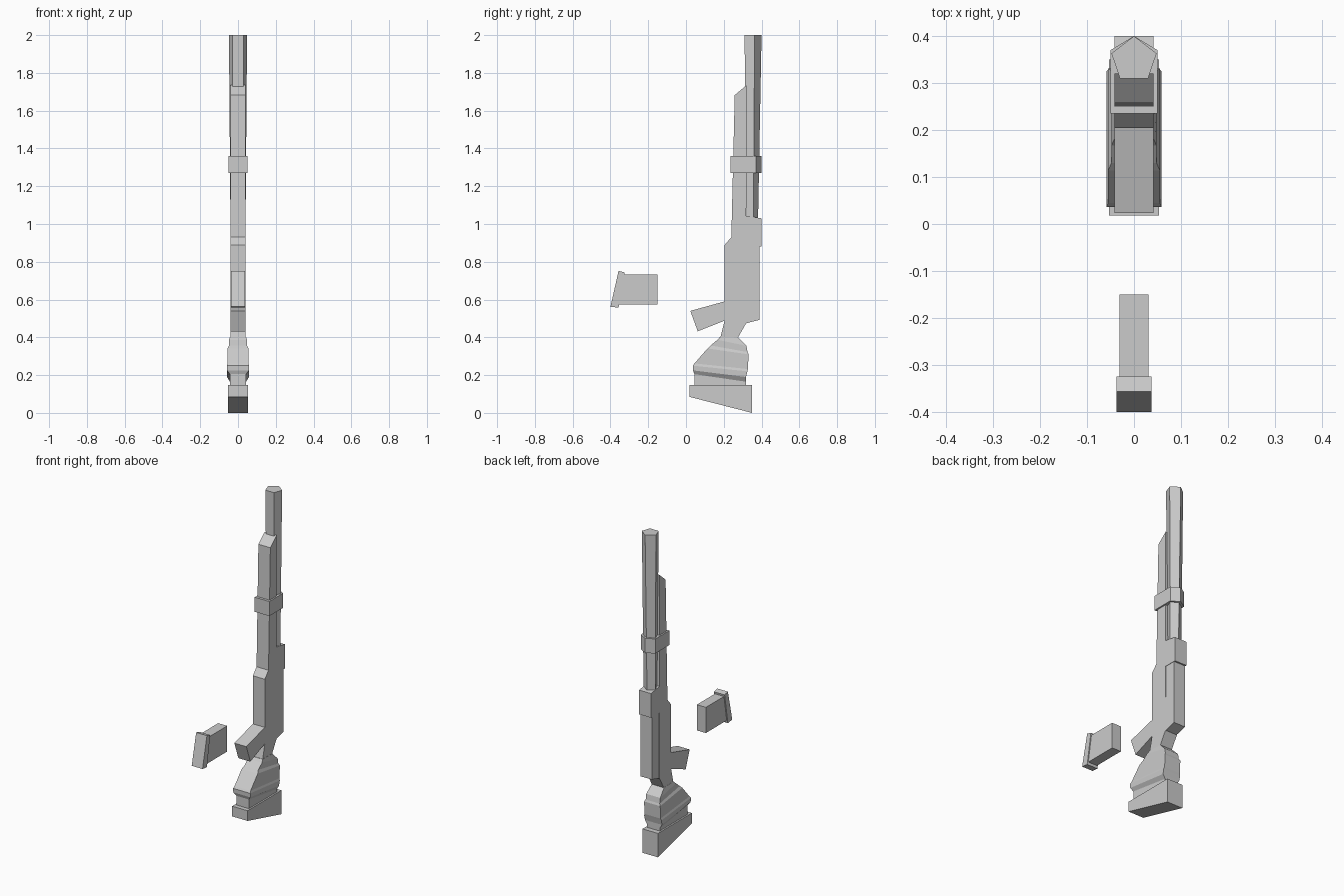
import bpy
import bmesh

cube = bpy.data.objects.get("Cube")
if cube:
    bpy.data.objects.remove(cube, do_unlink=True)

grey = bpy.data.materials.new("plain grey")
grey.use_nodes = True
grey.diffuse_color = (0.6, 0.6, 0.6, 1)
grey.node_tree.nodes["Principled BSDF"].inputs["Base Color"].default_value = grey.diffuse_color


def loft(name, rings):
    """Skin a stack of matching rings and cap both ends."""
    bm = bmesh.new()
    loops = [[bm.verts.new(p) for p in ring] for ring in rings]
    for a, b in zip(loops, loops[1:]):
        for i in range(len(a)):
            j = (i + 1) % len(a)
            bm.faces.new((a[i], a[j], b[j], b[i]))
    bm.faces.new(loops[0][::-1])
    bm.faces.new(loops[-1])
    bmesh.ops.recalc_face_normals(bm, faces=bm.faces)
    mesh = bpy.data.meshes.new(name)
    bm.to_mesh(mesh)
    bm.free()
    mesh.materials.append(grey)
    obj = bpy.data.objects.new(name, mesh)
    bpy.context.collection.objects.link(obj)
    return obj


def side_profile(name, points, half):
    """Extrude a (y, z) outline across x."""
    return loft(name, [[(x, y, z) for y, z in points] for x in (-half, half)])


def pentagon(half_back, half_front, front, side, apex, z):
    return [(-half_front, front, z), (half_front, front, z),
            (half_back, side, z), (0, apex, z), (-half_back, side, z)]


# Main body with fore-end, hand grip and neck
side_profile("body", [
    (0.32, 1.735), (0.258, 1.682), (0.24, 0.93), (0.204, 0.888),
    (0.204, 0.59), (0.023, 0.54), (0.062, 0.432), (0.204, 0.488),
    (0.18, 0.39), (0.273, 0.395), (0.318, 0.474)], 0.041)

# Rear housing and its raised cover
side_profile("rear_housing", [
    (0.31, 0.9), (0.31, 0.472), (0.39, 0.493), (0.39, 0.9)], 0.039)
side_profile("housing_cover", [
    (0.31, 0.88), (0.4, 0.88), (0.4, 1.03), (0.31, 1.045)], 0.041)

# Five-sided tapered barrel
loft("barrel", [
    pentagon(0.04, 0.025, 0.32, 0.357, 0.381, 1.0),
    pentagon(0.048, 0.03, 0.31, 0.363, 0.4, 2.0)])

# Band clasping the barrel to the body
loft("barrel_band", [
    pentagon(0.05, 0.05, 0.235, 0.37, 0.4, z) for z in (1.27, 1.36)])

# Stepped stock: front y, front z, back y, back z, half width
steps = [
    (0.045, 0.14, 0.318, 0.14, 0.043),
    (0.045, 0.205, 0.318, 0.165, 0.043),
    (0.037, 0.225, 0.318, 0.19, 0.058),
    (0.036, 0.25, 0.325, 0.22, 0.059),
    (0.045, 0.262, 0.328, 0.232, 0.055),
    (0.114, 0.341, 0.331, 0.31, 0.055),
    (0.13, 0.357, 0.326, 0.322, 0.048),
    (0.167, 0.387, 0.32, 0.355, 0.048),
    (0.18, 0.402, 0.275, 0.4, 0.042)]
loft("stock", [
    [(-w, y0, z0), (w, y0, z0), (w, y1, z1), (-w, y1, z1)]
    for y0, z0, y1, z1, w in steps])

# Slanted butt pad
side_profile("butt_pad", [
    (0.018, 0.085), (0.35, 0), (0.35, 0.148), (0.018, 0.148)], 0.053)

# Detached magazine with base plate
side_profile("magazine", [
    (-0.36, 0.573), (-0.15, 0.573), (-0.15, 0.732), (-0.335, 0.732)], 0.031)
side_profile("magazine_plate", [
    (-0.4, 0.562), (-0.357, 0.557), (-0.325, 0.744), (-0.357, 0.752)], 0.037)
